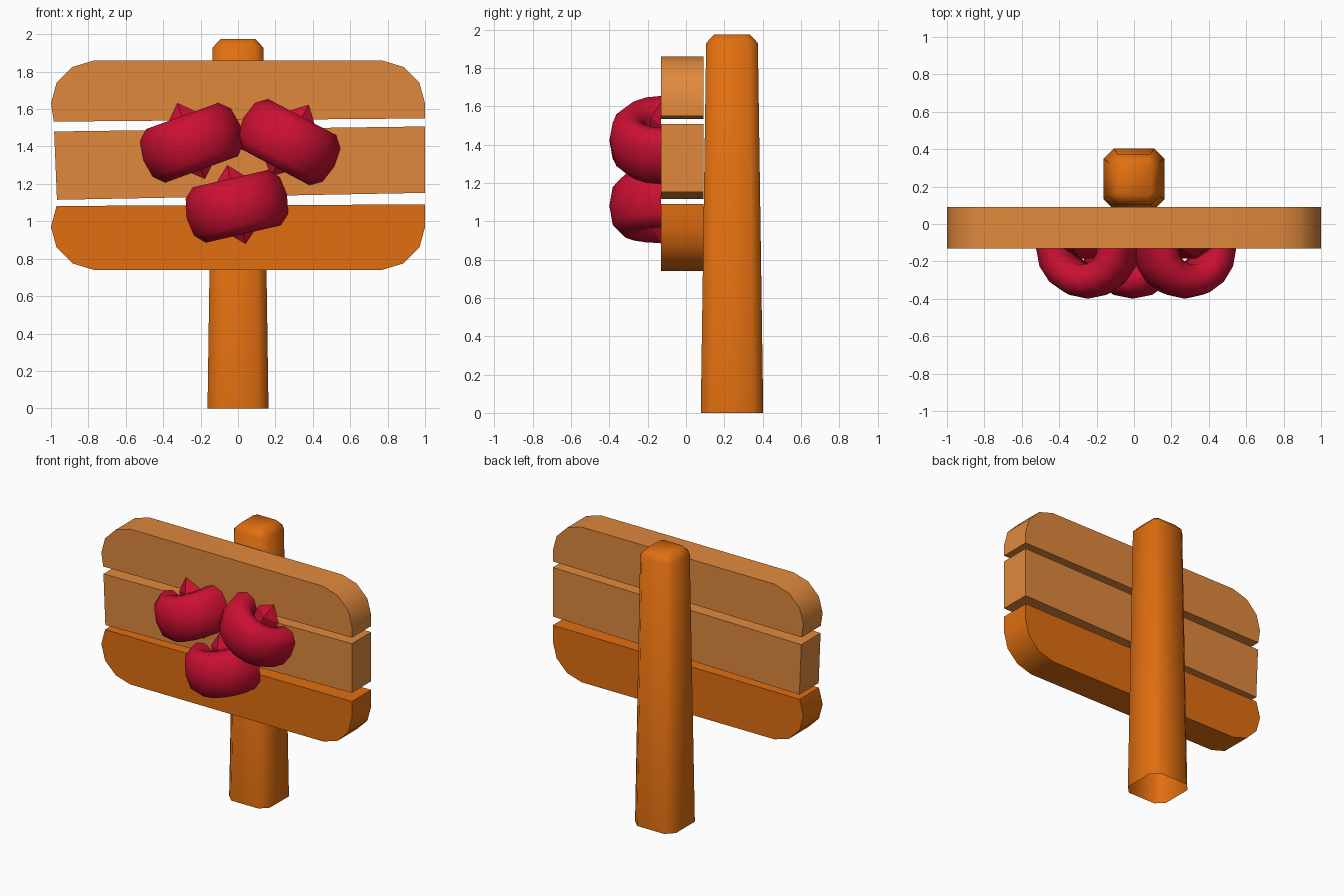
import bpy, bmesh, math
from mathutils import Matrix

if "Cube" in bpy.data.objects:
    bpy.data.objects.remove(bpy.data.objects["Cube"])


def material(name, rgb):
    m = bpy.data.materials.new(name)
    m.diffuse_color = (*rgb, 1)
    m.use_nodes = True
    m.node_tree.nodes["Principled BSDF"].inputs["Base Color"].default_value = m.diffuse_color
    return m


ORANGE = material("orange wood", (0.75, 0.158, 0.005))
TAN = material("light wood", (0.75, 0.25, 0.046))
RED = material("berry red", (0.60, 0.005, 0.032))


def finish(name, bm, mat, angle):
    bmesh.ops.recalc_face_normals(bm, faces=bm.faces)
    me = bpy.data.meshes.new(name)
    bm.to_mesh(me)
    bm.free()
    me.materials.append(mat)
    ob = bpy.data.objects.new(name, me)
    bpy.context.collection.objects.link(ob)
    bpy.ops.object.select_all(action='DESELECT')
    ob.select_set(True)
    bpy.context.view_layer.objects.active = ob
    bpy.ops.object.shade_smooth_by_angle(angle=math.radians(angle))
    return ob


def bridge(bm, a, b, closed):
    n = len(a)
    for i in range(n if closed else n - 1):
        j = (i + 1) % n
        bm.faces.new((a[i], a[j], b[j], b[i]))


# post: tapered square with cut corners, open underneath
bm = bmesh.new()
rings = []
for z, h, c in ((0, .163, .055), (1.93, .135, .045), (1.975, .092, .02)):
    k = h - c
    pts = [(h, -k), (h, k), (k, h), (-k, h), (-h, k), (-h, -k), (-k, -h), (k, -h)]
    rings.append([bm.verts.new((x, y + .24, z)) for x, y in pts])
bridge(bm, rings[0], rings[1], True)
bridge(bm, rings[1], rings[2], True)
bm.faces.new(rings[2])
finish("post", bm, ORANGE, 60)


# planks: extruded outlines
def plank(name, pts, mat):
    bm = bmesh.new()
    a = [bm.verts.new((x, -.13, z)) for x, z in pts]
    b = [bm.verts.new((x, .09, z)) for x, z in pts]
    bridge(bm, a, b, True)
    bm.faces.new(a)
    bm.faces.new(b)
    finish(name, bm, mat, 40)


corner = [(1, .23), (.97, .12), (.885, .035), (.77, 0)]   # x, distance from edge
arc = corner + [(-x, d) for x, d in reversed(corner)]
plank("top_plank", [(x, 1.86 - d) for x, d in arc] + [(-.985, 1.533), (1, 1.55)], TAN)
plank("middle_plank", [(-.983, 1.48), (1, 1.507), (1, 1.152), (-.968, 1.115)], TAN)
plank("bottom_plank", [(x, .74 + d) for x, d in arc] + [(-.97, 1.082), (1, 1.09)], ORANGE)


# half turn of a profile (r, z) around the local z axis, bulging to -y
def half_lathe(bm, profile, steps, depth):
    cols = []
    for i in range(steps + 1):
        t = math.pi * i / steps
        cols.append([bm.verts.new((r * math.cos(t), -r * math.sin(t) * depth, z))
                     for r, z in profile])
    for a, b in zip(cols, cols[1:]):
        bridge(bm, a, b, False)


# fruit: half ring with a pointed core through the hole
ring = [(.085, 0), (.09, .10), (.14, .148), (.205, .152), (.258, .10), (.275, 0)]
ring = ring + [(r, -z) for r, z in reversed(ring[1:-1])] + [ring[0]]
core = [(.001, .225), (.09, .135), (.09, -.12), (.001, -.205)]
for name, x, z, tilt in (("left_fruit", -.247, 1.42, 20),
                         ("right_fruit", .272, 1.423, -28),
                         ("lower_fruit", -.006, 1.08, 13)):
    for part, prof, steps, depth, ang in (("", ring, 8, .98, 60), ("_core", core, 2, .6, 20)):
        bm = bmesh.new()
        half_lathe(bm, prof, steps, depth)
        bmesh.ops.remove_doubles(bm, verts=bm.verts, dist=.004)
        ob = finish(name + part, bm, RED, ang)
        ob.matrix_world = (Matrix.Translation((x, -.13, z))
                           @ Matrix.Rotation(math.radians(-tilt), 4, 'Y'))
